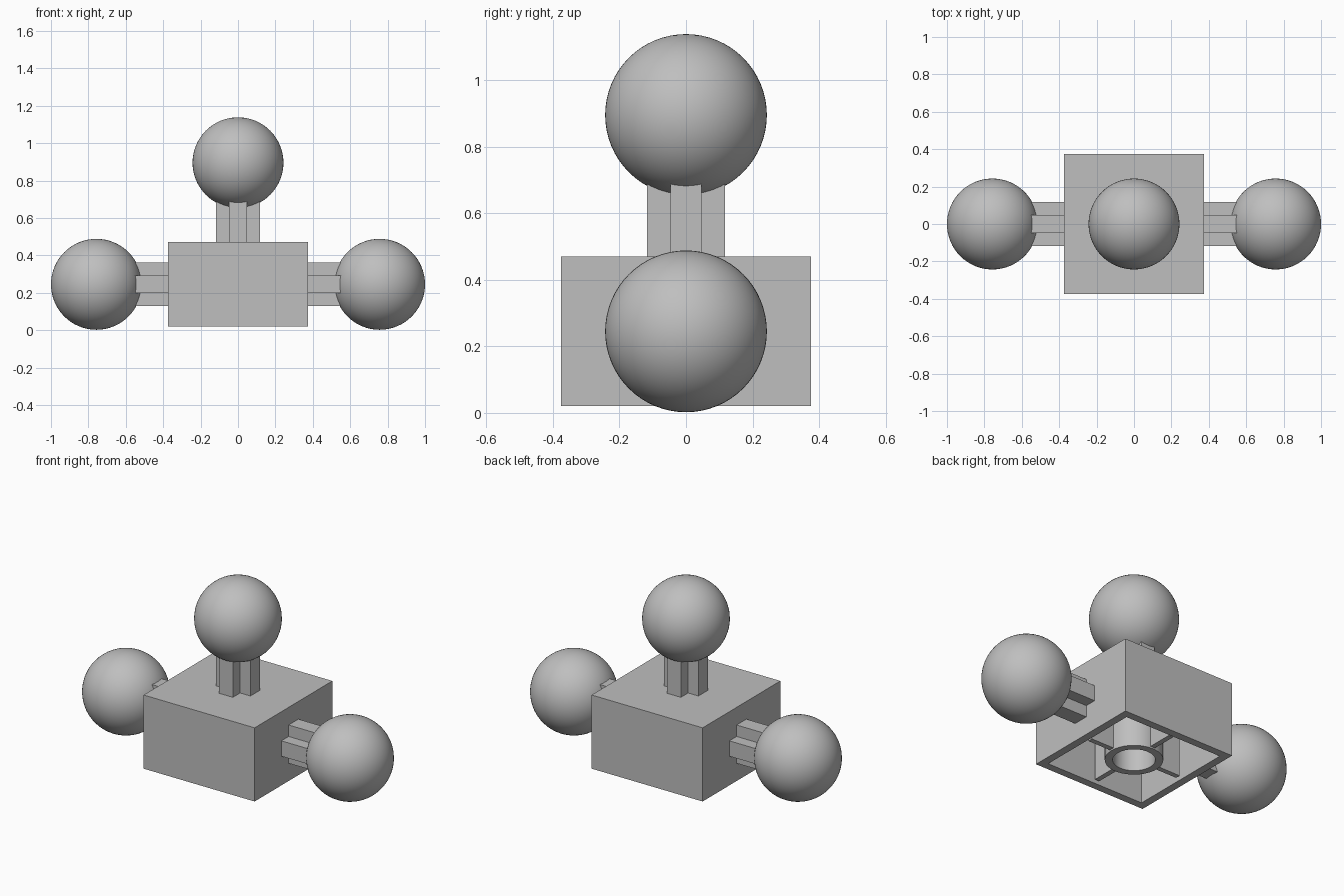
import bpy, bmesh
from math import pi, sin, cos
from mathutils import Matrix, Vector

cube = bpy.data.objects.get("Cube")
if cube:
    bpy.data.objects.remove(cube, do_unlink=True)

grey = bpy.data.materials.new("mid_grey")
grey.use_nodes = True
GREY = (0.52, 0.52, 0.52, 1)
grey.diffuse_color = GREY
grey.node_tree.nodes["Principled BSDF"].inputs["Base Color"].default_value = GREY

HALF, BOTTOM, TOP = 0.375, 0.02, 0.47
MID = (BOTTOM + TOP) / 2
WALL = 0.066
CEILING = TOP - WALL
BALL_R = 0.243
BALL_REACH = 0.65  # from the body centre height to the top ball


def finish(bm, name):
    bmesh.ops.recalc_face_normals(bm, faces=bm.faces)
    mesh = bpy.data.meshes.new(name)
    bm.to_mesh(mesh)
    bm.free()
    mesh.materials.append(grey)
    obj = bpy.data.objects.new(name, mesh)
    bpy.context.collection.objects.link(obj)
    return obj


def smooth(obj):
    bpy.ops.object.select_all(action='DESELECT')
    obj.select_set(True)
    bpy.context.view_layer.objects.active = obj
    bpy.ops.object.shade_smooth_by_angle()


def box(name, low, high):
    low, high = Vector(low), Vector(high)
    bm = bmesh.new()
    bmesh.ops.create_cube(bm, size=1)
    bmesh.ops.scale(bm, vec=high - low, verts=bm.verts)
    bmesh.ops.translate(bm, vec=(low + high) / 2, verts=bm.verts)
    return bm if name is None else finish(bm, name)


# Block body, open underneath
bm = box(None, (-HALF, -HALF, BOTTOM), (HALF, HALF, TOP))
bm.normal_update()
base = min(bm.faces, key=lambda f: f.calc_center_median().z)
bmesh.ops.inset_region(bm, faces=[base], thickness=WALL)
pocket = bmesh.ops.extrude_discrete_faces(bm, faces=[base])["faces"][0]
bmesh.ops.translate(bm, vec=(0, 0, CEILING - BOTTOM), verts=pocket.verts)
finish(bm, "body")

# Round tube inside the body
R_OUT, R_IN = 0.158, 0.115
bm = bmesh.new()
profile = [(R_IN, CEILING), (R_IN, BOTTOM), (R_OUT, BOTTOM), (R_OUT, CEILING)]
verts = [bm.verts.new((r, 0, z)) for r, z in profile]
edges = [bm.edges.new(pair) for pair in zip(verts, verts[1:])]
bmesh.ops.spin(bm, geom=verts + edges, cent=(0, 0, 0), axis=(0, 0, 1),
               angle=2 * pi, steps=48)
bmesh.ops.remove_doubles(bm, verts=bm.verts, dist=0.0005)
smooth(finish(bm, "inner_tube"))

# Four ribs joining the tube to the walls
for i, side in enumerate(("left", "back", "right", "front")):
    rib = box(side + "_rib", (R_OUT - 0.01, -0.015, BOTTOM + 0.01),
              (HALF - WALL, 0.015, CEILING))
    rib.data.transform(Matrix.Rotation(i * pi / 2, 4, 'Z'))


# Cross-shaped axle, built upwards then turned
def axle(name, turn, start, end):
    w, t = 0.117, 0.047
    corner = [(w, -t), (w, t), (t, t)]
    bm = bmesh.new()
    ring = []
    for k in range(4):
        c, s = cos(k * pi / 2), sin(k * pi / 2)
        ring += [bm.verts.new((x * c - y * s, x * s + y * c, start))
                 for x, y in corner]
    face = bm.faces.new(ring)
    cap = bmesh.ops.extrude_face_region(bm, geom=[face])["geom"]
    bmesh.ops.translate(bm, vec=(0, 0, end - start),
                        verts=[v for v in cap if isinstance(v, bmesh.types.BMVert)])
    finish(bm, name).data.transform(turn)


# Ball centred along the turned axis
def ball(name, turn, reach):
    bm = bmesh.new()
    bmesh.ops.create_uvsphere(bm, u_segments=64, v_segments=32, radius=BALL_R)
    bmesh.ops.translate(bm, vec=(0, 0, reach), verts=bm.verts)
    obj = finish(bm, name)
    obj.data.transform(turn)
    smooth(obj)


lift = Matrix.Translation((0, 0, MID))
for side, angle, start, reach in (("top", 0, TOP - MID, BALL_REACH),
                                  ("left", pi / 2, HALF, 0.757),
                                  ("right", -pi / 2, HALF, 0.757)):
    turn = lift @ Matrix.Rotation(angle, 4, 'Y')
    axle(side + "_axle", turn, start, reach - 0.18)
    ball(side + "_ball", turn, reach)
